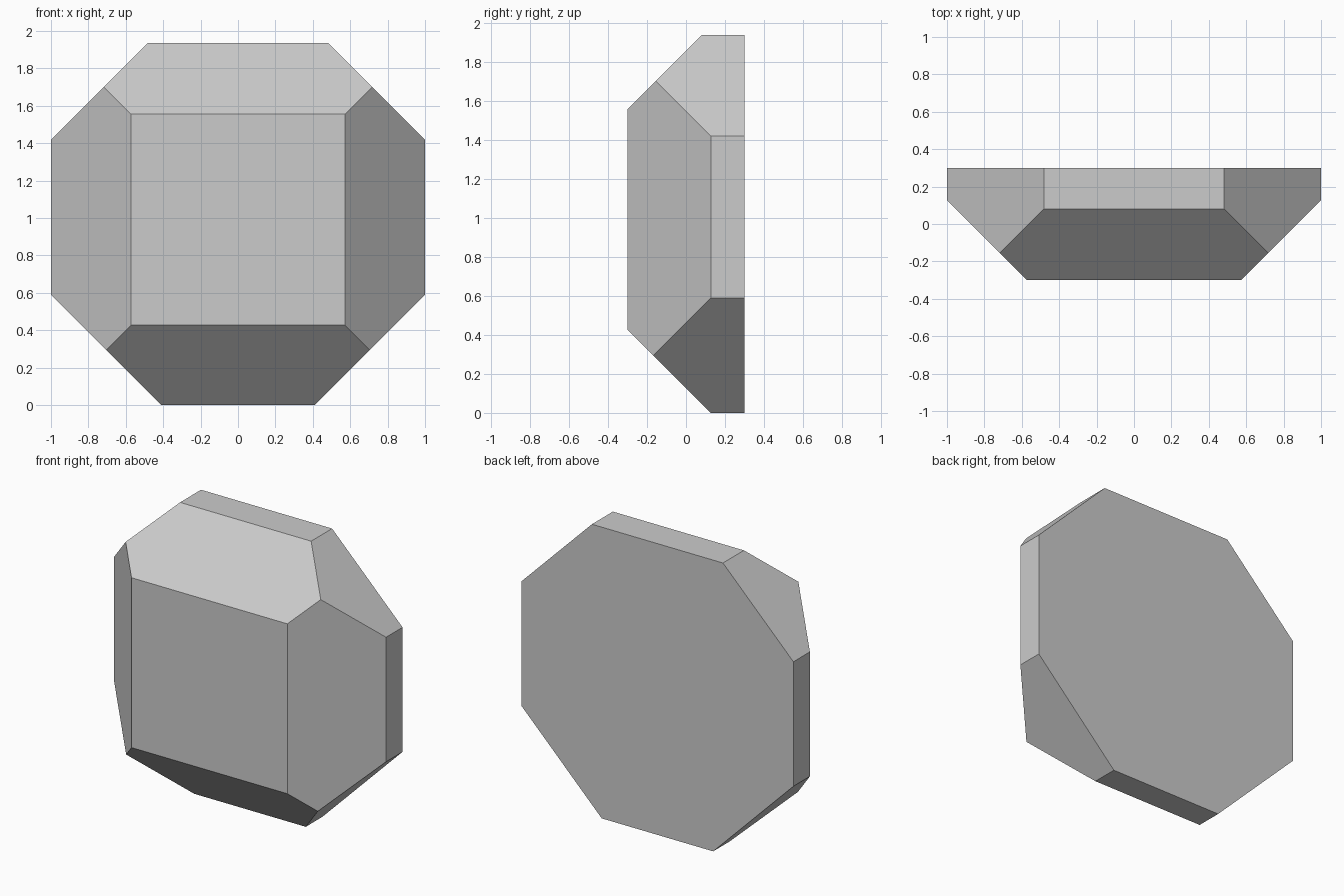
import bpy, bmesh
from mathutils import Vector

if "Cube" in bpy.data.objects:
    bpy.data.objects.remove(bpy.data.objects["Cube"])

# Block: bounding slab, x +-1, y +-0.3, z 0..1.936
bm = bmesh.new()
bmesh.ops.create_cube(bm, size=1)
for v in bm.verts:
    v.co = Vector((v.co.x * 2, v.co.y * 0.6, (v.co.z + 0.5) * 1.936))


def chamfer(normal, offset):
    """Slice off everything beyond normal . p = offset and cap the cut."""
    n = Vector(normal)
    cut = bmesh.ops.bisect_plane(
        bm, geom=bm.verts[:] + bm.edges[:] + bm.faces[:], dist=1e-5,
        plane_co=n * offset / n.length_squared, plane_no=n, clear_outer=True)
    edges = [e for e in cut["geom_cut"] if isinstance(e, bmesh.types.BMEdge)]
    bmesh.ops.contextual_create(bm, geom=edges)


# Bevels around the front face
chamfer((0, -1, 1), 1.856)
chamfer((0, -1, -1), -0.127)
for s in (-1, 1):
    chamfer((s, -1, 0), 0.873)    # front side bevel
    chamfer((s, 0, 1), 2.418)     # upper corner
    chamfer((s, 0, -1), 0.41)     # lower corner

bmesh.ops.recalc_face_normals(bm, faces=bm.faces[:])
mesh = bpy.data.meshes.new("faceted_block")
bm.to_mesh(mesh)
bm.free()
bpy.context.collection.objects.link(bpy.data.objects.new("faceted_block", mesh))
